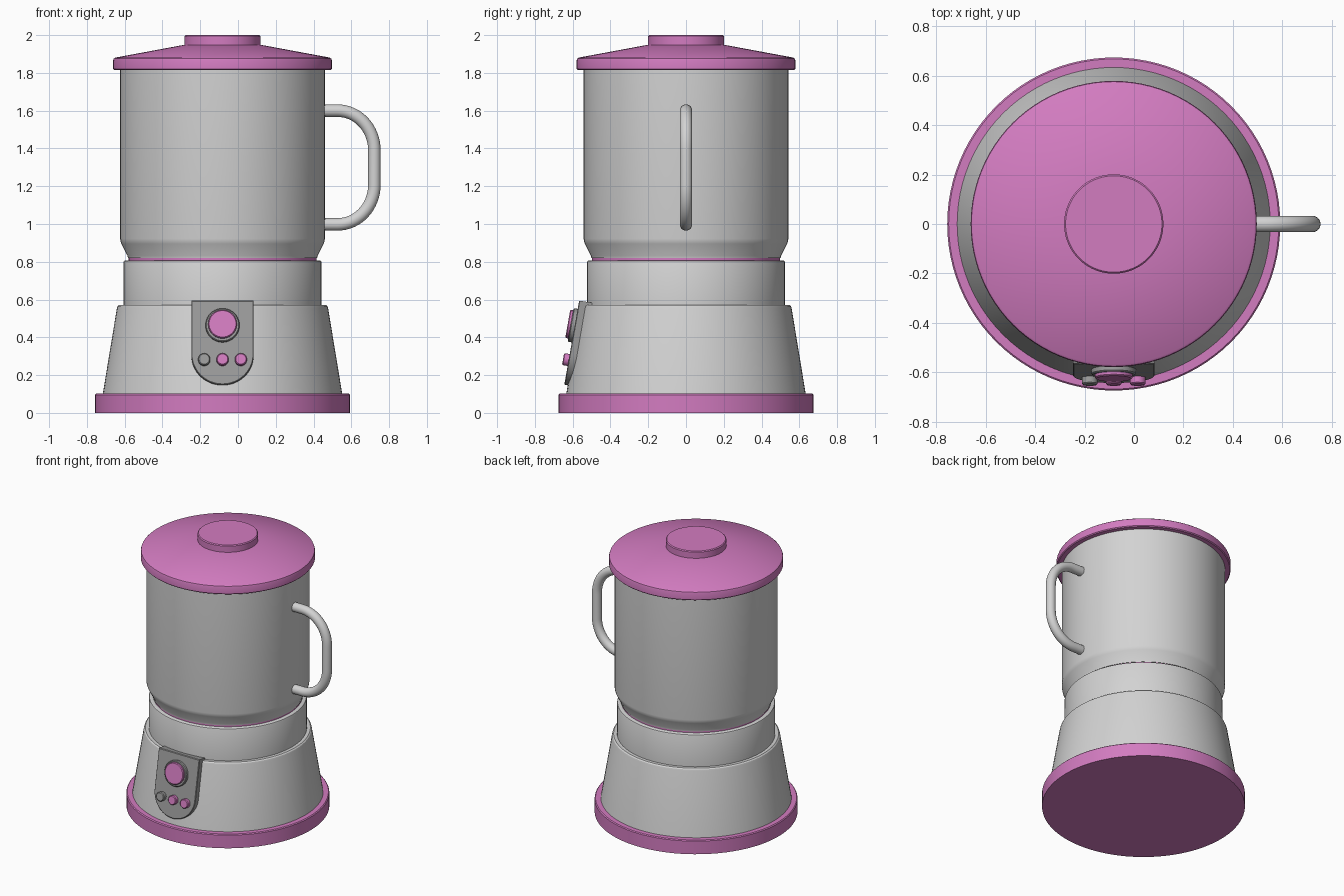
import bpy, bmesh, math
from mathutils import Matrix, Vector

if "Cube" in bpy.data.objects:
    bpy.data.objects.remove(bpy.data.objects["Cube"])

CX = -0.082          # axis of the round body
SEG = 96


def material(name, rgb):
    m = bpy.data.materials.new(name)
    m.diffuse_color = (*rgb, 1)
    m.use_nodes = True
    m.node_tree.nodes["Principled BSDF"].inputs["Base Color"].default_value = m.diffuse_color
    return m


PINK = material("pink plastic", (0.65, 0.20, 0.53))
GREY = material("light grey", (0.65, 0.65, 0.65))
DARK = material("panel grey", (0.33, 0.33, 0.33))


def add_mesh(name, bm, mat, matrix=Matrix()):
    bmesh.ops.recalc_face_normals(bm, faces=bm.faces)
    me = bpy.data.meshes.new(name)
    bm.to_mesh(me)
    bm.free()
    me.transform(matrix)
    me.materials.append(mat)
    me.shade_smooth()
    me.set_sharp_from_angle(angle=math.radians(32))
    ob = bpy.data.objects.new(name, me)
    bpy.context.collection.objects.link(ob)
    return ob


def lathe(name, profile, mat, matrix=Matrix.Translation((CX, 0, 0)), seg=SEG):
    """Closed solid of revolution from (radius, height) points."""
    bm = bmesh.new()
    rings = [[bm.verts.new((r * math.cos(2 * math.pi * i / seg),
                            r * math.sin(2 * math.pi * i / seg), z))
              for i in range(seg)] for r, z in profile]
    for a, b in zip(rings, rings[1:]):
        for i in range(seg):
            j = (i + 1) % seg
            bm.faces.new((a[i], a[j], b[j], b[i]))
    bm.faces.new(rings[0][::-1])
    bm.faces.new(rings[-1])
    return add_mesh(name, bm, mat, matrix)


# Round parts, bottom to top
lathe("base_foot", [(.674, 0), (.674, .096), (.668, .102), (.60, .102)], PINK)
lathe("motor_housing", [(.634, .10), (.559, .555), (.556, .565), (.548, .572),
                        (.50, .572)], GREY)
lathe("collar", [(.525, .56), (.525, .797), (.522, .804), (.514, .808), (.48, .808)], GREY)
lathe("seal_ring", [(.497, .80), (.497, .825)], PINK)
lathe("jug", [(.501, .82), (.503, .832), (.535, .895), (.540, .908), (.542, .922),
              (.542, 1.82)], GREY)
lathe("lid", [(.573, 1.815), (.579, 1.821), (.579, 1.866), (.576, 1.875),
              (.568, 1.881), (.19, 1.951)], PINK)
lathe("lid_knob", [(.201, 1.93), (.201, 1.994), (.195, 2.0)], PINK)

# Handle: bent tube
path = [(.43, 1.6)]
for cz, a0 in ((1.39, 90), (1.208, 0)):
    for i in range(17):
        a = math.radians(a0 - 90 * i / 16)
        path.append((.527 + .195 * math.cos(a), cz + .21 * math.sin(a)))
path.append((.43, .998))
bm = bmesh.new()
rings, n = [], 20
for k, (x, z) in enumerate(path):
    p, q = path[max(k - 1, 0)], path[min(k + 1, len(path) - 1)]
    t = Vector((q[0] - p[0], 0, q[1] - p[1])).normalized()
    side = Vector((0, 1, 0)).cross(t)
    rings.append([bm.verts.new(Vector((x, 0, z)) + .033 * (
        side * math.cos(2 * math.pi * i / n) + Vector((0, math.sin(2 * math.pi * i / n), 0))))
        for i in range(n)])
for a, b in zip(rings, rings[1:]):
    for i in range(n):
        bm.faces.new((a[i], a[(i + 1) % n], b[(i + 1) % n], b[i]))
bm.faces.new(rings[0])
bm.faces.new(rings[-1])
add_mesh("handle", bm, GREY)

# Sloping control panel: local x right, y up the slope, z outwards
TILT = math.radians(10)
FRAME = Matrix.Translation((CX, -.605, .372)) @ Matrix.Rotation(math.pi / 2 - TILT, 4, 'X')
outline = [(.165, .226), (-.165, .226)]
for i in range(33):
    a = math.pi + math.pi * i / 32
    outline.append((.165 * math.cos(a), -.061 + .165 * math.sin(a)))
bm = bmesh.new()
loops = [[bm.verts.new((x * s, y * s, z)) for x, y in outline]
         for s, z in ((1, -.09), (1, -.004), (.98, 0))]
for a, b in zip(loops, loops[1:]):
    for i in range(len(outline)):
        j = (i + 1) % len(outline)
        bm.faces.new((a[i], a[j], b[j], b[i]))
bm.faces.new(loops[0])
bm.faces.new(loops[-1])
add_mesh("control_panel", bm, DARK, FRAME)


def on_panel(name, x, z, r, depth, mat):
    """Round control sitting on the panel."""
    m = FRAME @ Matrix.Translation((x, (z - .372) / math.cos(TILT), 0))
    lathe(name, [(r, -.01), (r, depth - .005), (r - .005, depth)], mat, m, 40)


on_panel("dial_ring", 0, .462, .09, .022, DARK)
on_panel("dial", 0, .465, .076, .038, PINK)
for name, x, mat in (("left", -.097, DARK), ("middle", 0, PINK), ("right", .097, PINK)):
    on_panel(name + "_button", x, .28, .032, .03, mat)
